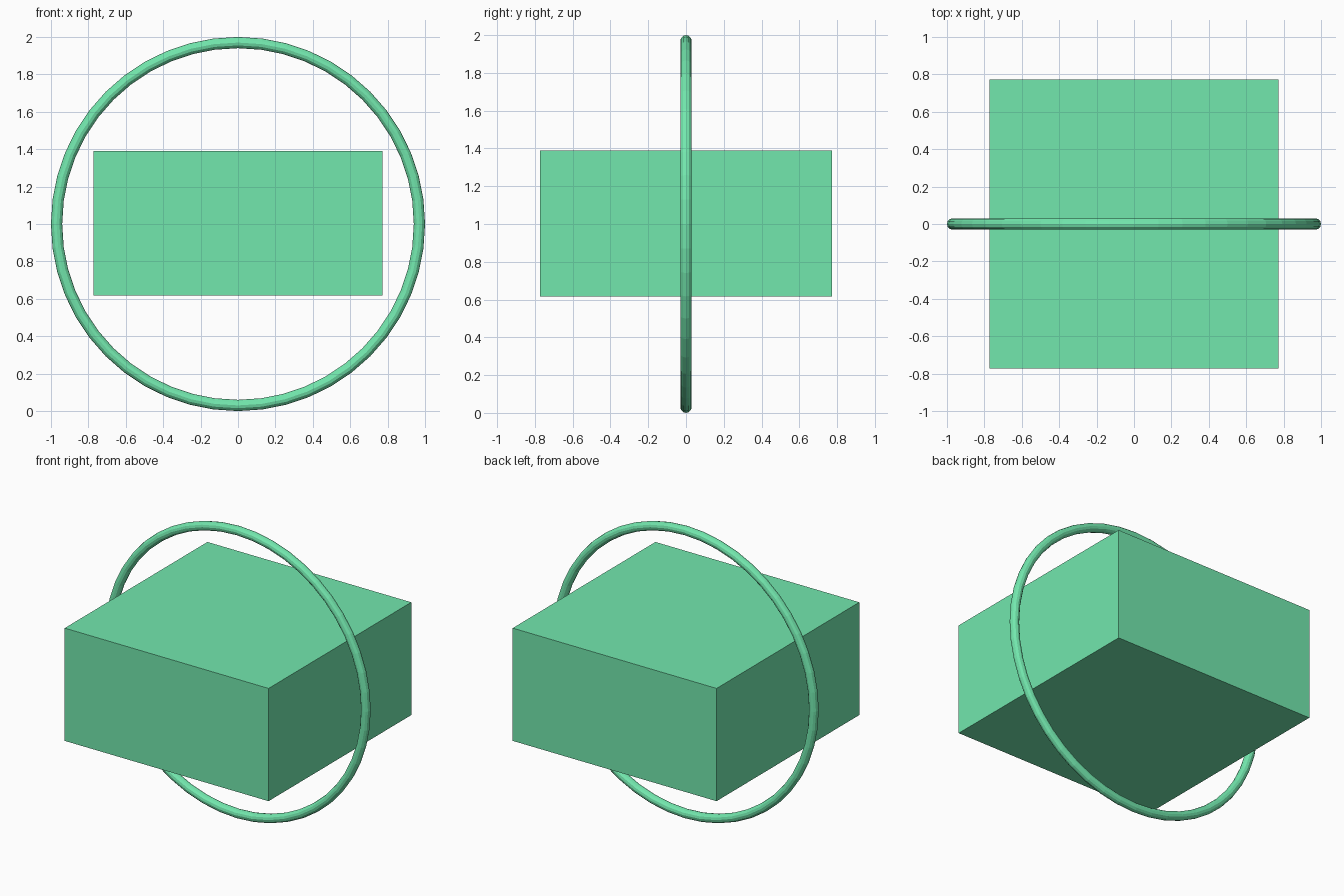
import bpy
from math import radians

if "Cube" in bpy.data.objects:
    bpy.data.objects.remove(bpy.data.objects["Cube"])

CENTRE = (0, 0, 1.0)

# Solid block, half as tall as it is wide
bpy.ops.mesh.primitive_cube_add(size=1, location=(0, 0, 1.003))
block = bpy.context.object
block.name = "block"
block.scale = (1.546, 1.546, 0.773)
bpy.ops.object.transform_apply(location=False, rotation=False, scale=True)

# Thin upright ring around the block
bpy.ops.mesh.primitive_torus_add(major_radius=0.97, minor_radius=0.03,
                                 major_segments=48, minor_segments=12,
                                 location=CENTRE, rotation=(radians(90), 0, 0))
ring = bpy.context.object
ring.name = "ring"

# Shared green
green = bpy.data.materials.new("green")
green.diffuse_color = (0.17, 0.8, 0.42, 1)
green.use_nodes = True
green.node_tree.nodes["Principled BSDF"].inputs["Base Color"].default_value = green.diffuse_color
for part in (block, ring):
    part.data.materials.append(green)
